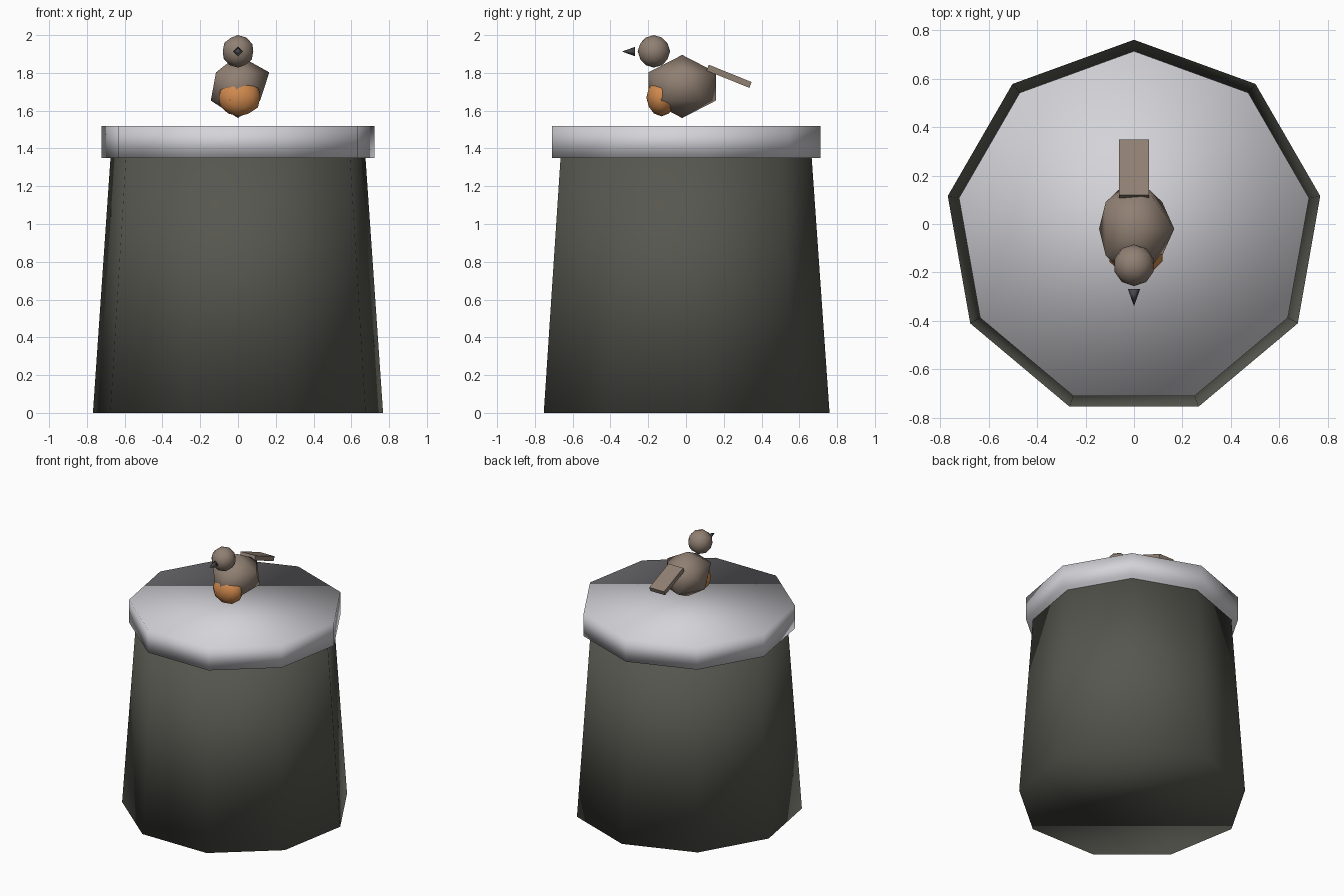
import bpy
import math
from mathutils import Vector

cube = bpy.data.objects.get("Cube")
if cube:
    bpy.data.objects.remove(cube, do_unlink=True)


def material(name, rgb):
    mat = bpy.data.materials.new(name)
    mat.use_nodes = True
    colour = (*rgb, 1.0)
    mat.diffuse_color = colour
    mat.node_tree.nodes["Principled BSDF"].inputs["Base Color"].default_value = colour
    return mat


bark = material("dark_bark", (0.095, 0.095, 0.08))
snow = material("snow", (0.65, 0.65, 0.69))
feather = material("brown_feather", (0.28, 0.215, 0.17))
orange = material("orange_breast", (0.63, 0.25, 0.075))
horn = material("dark_beak", (0.065, 0.065, 0.065))


def finish(name, mat, smooth=True):
    obj = bpy.context.object
    obj.name = name
    obj.data.materials.append(mat)
    if smooth:
        bpy.ops.object.shade_smooth()
    return obj


def frustum(name, mat, sides, r1, r2, z0, z1):
    bpy.ops.mesh.primitive_cone_add(vertices=sides, radius1=r1, radius2=r2,
                                    depth=z1 - z0, location=(0, -0.02, (z0 + z1) / 2))
    return finish(name, mat)


def ball(name, mat, detail, centre, radii):
    bpy.ops.mesh.primitive_ico_sphere_add(subdivisions=detail, radius=1, location=centre)
    obj = finish(name, mat)
    for v in obj.data.vertices:
        v.co = Vector(c * r for c, r in zip(v.co, radii))
    return obj


# Tapered nine-sided post with a snow cap
frustum("post", bark, 9, 0.78, 0.682, 0, 1.4)
frustum("snow_cap", snow, 9, 0.733, 0.733, 1.35, 1.52)

# Bird body: a coarse ball with one shoulder pushed out
body = ball("body", feather, 1, (0, -0.02, 1.728), (0.161, 0.21, 0.167))
shoulder = max(body.data.vertices, key=lambda v: v.co.x)
shoulder.co.x = 0.166

# Breast and head
ball("breast", orange, 2, (0.008, -0.13, 1.67), (0.115, 0.08, 0.1))
ball("head", feather, 2, (0, -0.17, 1.914), (0.085, 0.086, 0.086))

# Beak pointing forward
bpy.ops.mesh.primitive_cone_add(vertices=4, radius1=0.025, radius2=0, depth=0.07,
                                location=(0, -0.304, 1.913),
                                rotation=(math.radians(90), 0, 0))
finish("beak", horn)

# Flat tail sloping down to the back
bpy.ops.mesh.primitive_cube_add(size=1, location=(0, 0.228, 1.782),
                                rotation=(math.radians(-22), 0, 0))
tail = finish("tail", feather, smooth=False)
tail.scale = (0.122, 0.245, 0.033)
